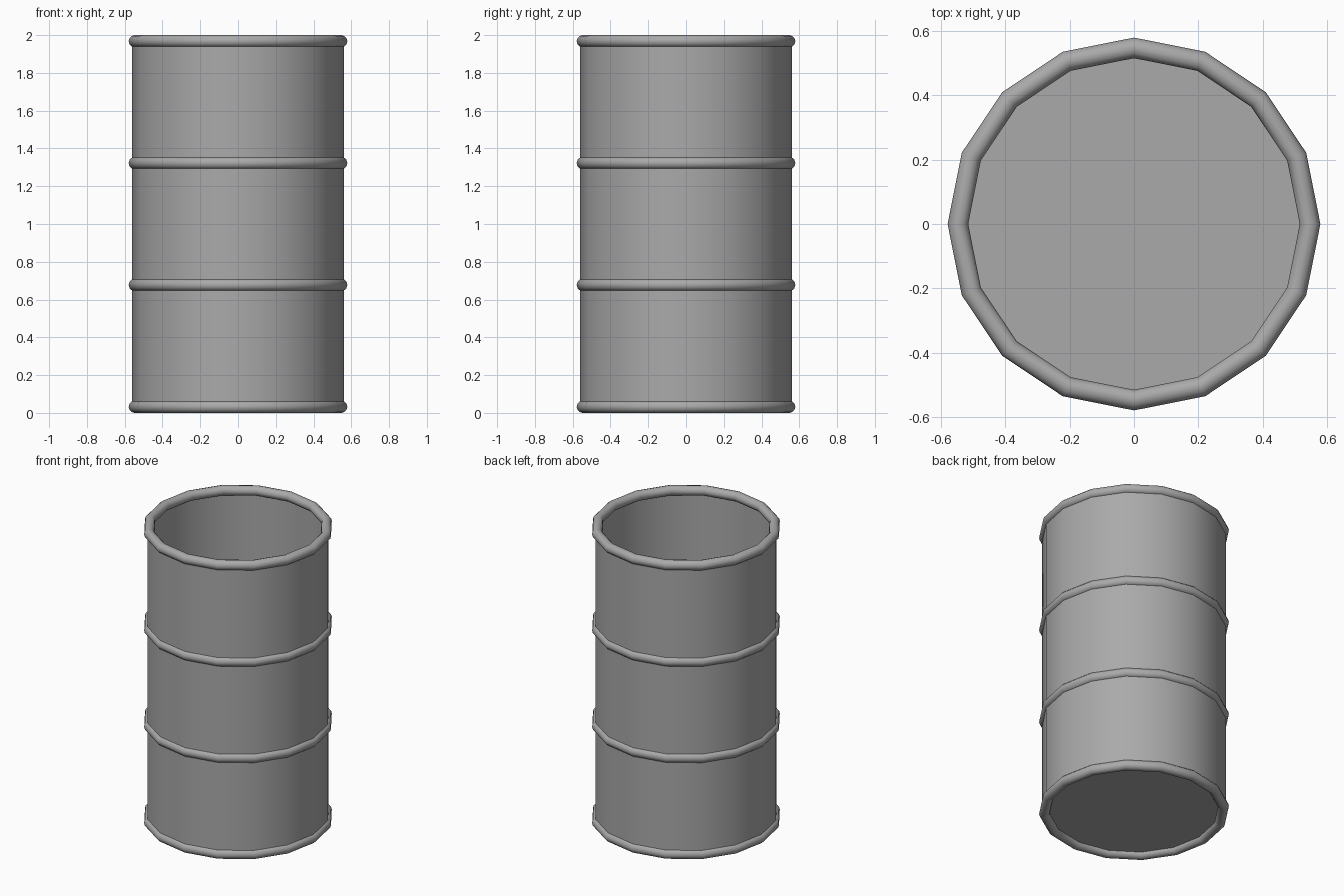
import bpy, bmesh, math

SIDES = 16
BODY_R = 0.56
RING_R, TUBE_R = 0.547, 0.032
TOP = 2.0

cube = bpy.data.objects.get("Cube")
if cube:
    bpy.data.objects.remove(cube, do_unlink=True)

# Single painted steel colour
steel = bpy.data.materials.new("grey_steel")
steel.use_nodes = True
GREY = (0.4, 0.4, 0.4, 1)
steel.diffuse_color = GREY
steel.node_tree.nodes["Principled BSDF"].inputs["Base Color"].default_value = GREY


def finish(obj, name):
    obj.name = obj.data.name = name
    obj.data.materials.append(steel)
    bpy.ops.object.shade_smooth_by_angle(angle=math.radians(50))


def ring(name, z):
    bpy.ops.mesh.primitive_torus_add(
        major_segments=SIDES, minor_segments=12,
        major_radius=RING_R, minor_radius=TUBE_R, location=(0, 0, z))
    finish(bpy.context.object, name)


# Barrel wall with a floor and an open top
bpy.ops.mesh.primitive_cylinder_add(
    vertices=SIDES, radius=BODY_R, depth=TOP - 2 * TUBE_R,
    end_fill_type='NGON', location=(0, 0, TOP / 2))
body = bpy.context.object
bm = bmesh.new()
bm.from_mesh(body.data)
lid = [f for f in bm.faces if f.normal.z > 0.9]
bmesh.ops.delete(bm, geom=lid, context='FACES_ONLY')
bm.to_mesh(body.data)
bm.free()
finish(body, "barrel_body")

# Rims and ribs, evenly spaced from floor to mouth
step = (TOP - 2 * TUBE_R) / 3
for i, name in enumerate(("bottom_rim", "lower_rib", "upper_rib", "top_rim")):
    ring(name, TUBE_R + i * step)
